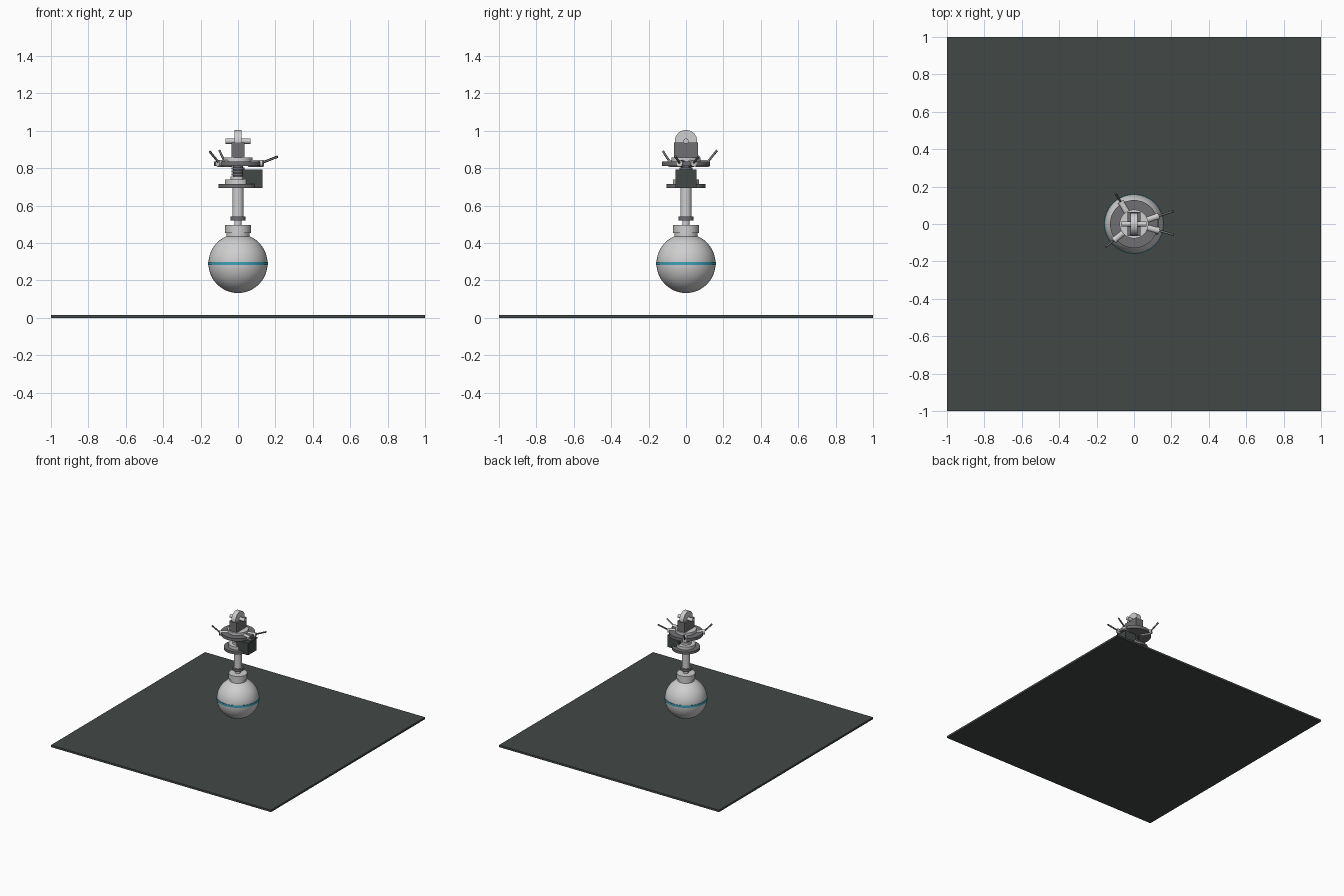
import bpy
from math import radians, cos, sin
from mathutils import Vector

cube = bpy.data.objects.get("Cube")
if cube:
    bpy.data.objects.remove(cube, do_unlink=True)


def material(name, rgb):
    m = bpy.data.materials.new(name)
    m.use_nodes = True
    m.diffuse_color = (*rgb, 1)
    m.node_tree.nodes["Principled BSDF"].inputs["Base Color"].default_value = (*rgb, 1)
    return m


LIGHT = material("light grey", (0.62, 0.62, 0.62))
MID = material("mid grey", (0.16, 0.16, 0.17))
DARK = material("dark slate", (0.055, 0.066, 0.062))
BLUE = material("blue", (0.05, 0.36, 0.48))


def finish(name, mat, smooth=True):
    ob = bpy.context.object
    ob.name = name
    ob.data.materials.append(mat)
    if smooth:
        bpy.ops.object.shade_smooth_by_angle(angle=radians(35))
    return ob


def rod(name, a, b, r, mat, sides=32):
    a, b = Vector(a), Vector(b)
    d = b - a
    bpy.ops.mesh.primitive_cylinder_add(
        vertices=sides, radius=r, depth=d.length, location=(a + b) / 2,
        rotation=d.to_track_quat('Z', 'Y').to_euler())
    return finish(name, mat)


def disc(name, r, z0, z1, mat):
    return rod(name, (0, 0, z0), (0, 0, z1), r, mat, 48)


def box(name, lo, hi, mat):
    lo, hi = Vector(lo), Vector(hi)
    bpy.ops.mesh.primitive_cube_add(size=1, location=(lo + hi) / 2)
    bpy.context.object.scale = hi - lo
    bpy.ops.object.transform_apply(location=False, rotation=False, scale=True)
    return finish(name, mat, False)


# Ground plate
box("floor_plate", (-1, -1, 0), (1, 1, 0.016), DARK)

# Hanging sphere with its equator band
bpy.ops.mesh.primitive_uv_sphere_add(segments=48, ring_count=24, radius=0.158,
                                     location=(0, 0, 0.291))
finish("sphere", LIGHT)
disc("equator_band", 0.161, 0.282, 0.3, BLUE)

# Neck and stem
disc("neck_base", 0.062, 0.425, 0.455, LIGHT)
disc("neck_collar", 0.069, 0.455, 0.497, LIGHT)
disc("stem_pin", 0.02, 0.49, 0.525, LIGHT)
disc("stem_collar", 0.04, 0.52, 0.542, MID)
disc("stem", 0.03, 0.54, 0.7, LIGHT)

# Lower flange, motor block and coupling
disc("lower_flange", 0.105, 0.695, 0.715, MID)
box("motor_block", (0.025, -0.055, 0.695), (0.13, 0.055, 0.793), DARK)
disc("coupling_base", 0.07, 0.715, 0.74, LIGHT)
disc("coupling_neck", 0.04, 0.735, 0.757, LIGHT)
disc("coupling_core", 0.026, 0.75, 0.812, MID)
for i in range(3):
    z = 0.762 + i * 0.016
    disc(f"coupling_ring_{i + 1}", 0.036, z, z + 0.01, MID)

# Upper flange
disc("upper_flange", 0.128, 0.812, 0.836, MID)
disc("upper_cap", 0.077, 0.83, 0.858, LIGHT)

# Four clamp arms with raised levers: angle, bend radius, tip radius, tip height
levers = [(18, 0.14, 0.22, 0.862), (-15, 0.14, 0.22, 0.862),
          (121, 0.14, 0.193, 0.895), (219, 0.14, 0.195, 0.89)]
for i, (deg, bend, tip, z) in enumerate(levers, 1):
    c, s = cos(radians(deg)), sin(radians(deg))
    rod(f"clamp_arm_{i}", (0.06 * c, 0.06 * s, 0.826),
        (bend * c, bend * s, 0.826), 0.018, LIGHT, 20)
    rod(f"clamp_lever_{i}", ((bend - 0.01) * c, (bend - 0.01) * s, 0.828),
        (tip * c, tip * s, z), 0.006, MID, 12)

# Pulley head
box("pulley_housing", (-0.034, -0.065, 0.855), (0.034, 0.065, 0.937), MID)
rod("pulley_wheel", (-0.019, 0, 0.945), (0.019, 0, 0.945), 0.06, LIGHT, 40)
rod("pulley_axle", (-0.067, 0, 0.945), (0.067, 0, 0.945), 0.014, LIGHT, 20)
